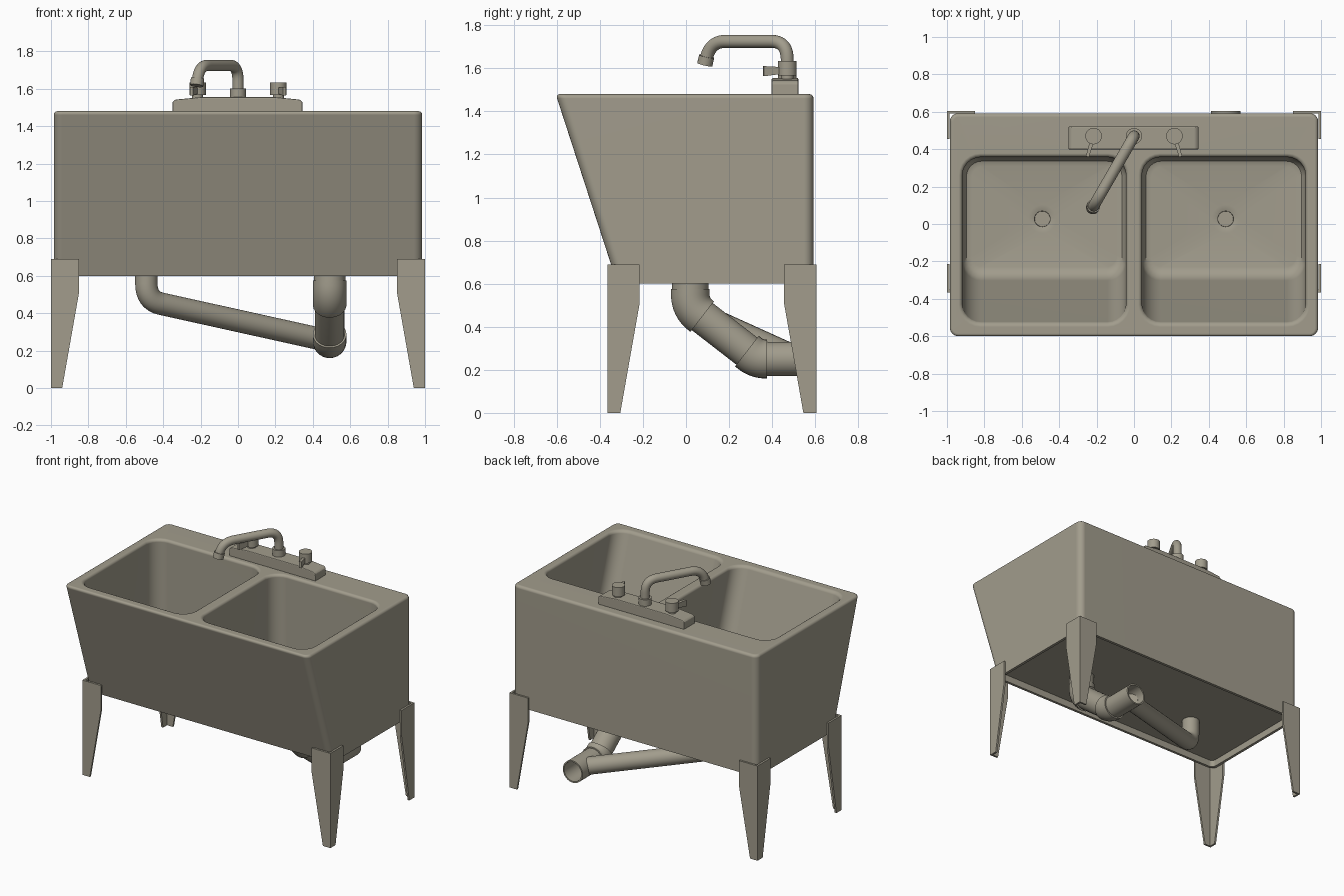
import bpy, bmesh, math
from mathutils import Vector as V

if "Cube" in bpy.data.objects:
    bpy.data.objects.remove(bpy.data.objects["Cube"])

mat = bpy.data.materials.new("warm_grey_enamel")
mat.diffuse_color = (0.36, 0.335, 0.265, 1)
mat.use_nodes = True
mat.node_tree.nodes["Principled BSDF"].inputs["Base Color"].default_value = mat.diffuse_color


def make(name, bm, smooth=35):
    bmesh.ops.recalc_face_normals(bm, faces=bm.faces)
    me = bpy.data.meshes.new(name)
    bm.to_mesh(me)
    bm.free()
    me.materials.append(mat)
    if smooth:
        me.shade_smooth()
        me.set_sharp_from_angle(angle=math.radians(smooth))
    ob = bpy.data.objects.new(name, me)
    bpy.context.collection.objects.link(ob)
    return ob


def loft(name, rings, closed=False, smooth=35):
    """Skin a list of equal-length point rings, capped unless closed."""
    bm = bmesh.new()
    vs = [[bm.verts.new(p) for p in r] for r in rings]
    n = len(vs[0])
    for a, b in zip(vs, vs[1:] + (vs[:1] if closed else [])):
        for i in range(n):
            j = (i + 1) % n
            bm.faces.new((a[i], a[j], b[j], b[i]))
    if not closed:
        bm.faces.new(vs[0][::-1])
        bm.faces.new(vs[-1])
    return make(name, bm, smooth)


def rrect(x0, x1, y0, y1, r, z, n=7):
    pts = []
    for k, (cx, cy) in enumerate([(x1 - r, y1 - r), (x0 + r, y1 - r),
                                  (x0 + r, y0 + r), (x1 - r, y0 + r)]):
        for i in range(n):
            a = math.pi / 2 * (k + i / (n - 1))
            pts.append(V((cx + r * math.cos(a), cy + r * math.sin(a), z)))
    return pts


def fillet(points, t, n=8):
    """Round the inner corners of a path."""
    P = [V(p) for p in points]
    out = [P[0]]
    for a, b, c in zip(P, P[1:], P[2:]):
        s, e = b + (a - b).normalized() * t, b + (c - b).normalized() * t
        out += [s.lerp(b, k / n).lerp(b.lerp(e, k / n), k / n) for k in range(n + 1)]
    return out + [P[-1]]


def rings_along(path, r, n=28):
    """Circular rings along a path with mitred joints."""
    d = (path[1] - path[0]).normalized()
    u = d.orthogonal().normalized()
    w = d.cross(u)
    ring = [path[0] + (u * math.cos(2 * math.pi * i / n) + w * math.sin(2 * math.pi * i / n)) * r
            for i in range(n)]
    rings = [ring]
    for i in range(1, len(path)):
        d = (path[i] - path[i - 1]).normalized()
        nxt = (path[i + 1] - path[i]).normalized() if i + 1 < len(path) else d
        nor = (d + nxt).normalized()
        ring = [p + d * ((path[i] - p).dot(nor) / d.dot(nor)) for p in ring]
        rings.append(ring)
    return rings


def tube(name, path, r, wall=0):
    path = [V(p) for p in path]
    rings = rings_along(path, r)
    if wall:
        return loft(name, rings + rings_along(path, r - wall)[::-1], closed=True)
    return loft(name, rings)


# Tub body: slanted front, rounded rim
TOP, R, SL = 1.48, 0.02, 0.325
arc = [(R * (1 - math.cos(math.radians(a))), TOP - R + R * math.sin(math.radians(a)))
       for a in (0, 22.5, 45, 67.5, 90)]
rings = []
for ins, z in [(0, 0.6)] + arc:
    rings.append(rrect(-0.985 + ins, 0.985 - ins, -0.605 + SL * (TOP - z) + ins,
                       0.592 - ins, 0.045 - ins, z))
tub = loft("tub", rings)

# Cutters: two basins and the recess under the tub
cutters = []
for s in (-1, 1):
    x0, x1 = sorted((s * 0.042, s * 0.918))
    prof = [(0.0, TOP + 0.03)] + arc[::-1]
    rings = []
    for out, z in [(R, TOP + 0.03)] + arc[::-1] + [(0, 0.78), (-0.006, 0.745),
                                                   (-0.022, 0.72), (-0.05, 0.71)]:
        rings.append(rrect(x0 - out, x1 + out, -0.53 + SL * (TOP - z) - out,
                           0.358 + out, 0.1 + out * 0.8, z))
    for r, z in [(0.075, 0.7), (0.042, 0.69), (0.041, 0.672)]:
        rings.append(rrect(s * 0.49 - r, s * 0.49 + r, 0.027 - r, 0.027 + r, r * 0.98, z))
    cutters.append(loft("basin_cutter", rings))
cutters.append(loft("recess_cutter", [rrect(-0.965, 0.965, -0.3, 0.572, 0.03, z)
                                      for z in (0.5, 0.65)]))
for c in cutters:
    c.hide_render = True
    m = tub.modifiers.new("cut", 'BOOLEAN')
    m.operation, m.object, m.solver = 'DIFFERENCE', c, 'EXACT'
bpy.context.view_layer.update()
me = bpy.data.meshes.new_from_object(tub.evaluated_get(bpy.context.evaluated_depsgraph_get()))
tub.modifiers.clear()
tub.data = me
me.shade_smooth()
me.set_sharp_from_angle(angle=math.radians(35))
for c in cutters:
    bpy.data.objects.remove(c)
tub.modifiers.new("normals", 'WEIGHTED_NORMAL').keep_sharp = True

# Legs: tapered angle brackets made of two plates
T = 0.014
PROFILE = [(0, 0), (0.06, 0), (0.15, 0.51), (0.15, 0.69), (0, 0.69)]
for sx, side in ((-1, "left"), (1, "right")):
    for yc, sy, end in ((-0.365, 1, "front"), (0.605, -1, "back")):
        bm = bmesh.new()
        for axis in (0, 1):
            lo, hi = [], []
            for w, z in PROFILE:
                for t, dst in ((0, lo), (T, hi)):
                    a, b = (w, t) if axis == 0 else (t, w)
                    dst.append(bm.verts.new((sx * (1 - a), yc + sy * b, z)))
            bm.faces.new(lo)
            bm.faces.new(hi[::-1])
            for i in range(5):
                j = (i + 1) % 5
                bm.faces.new((lo[j], lo[i], hi[i], hi[j]))
        make(f"{end}_{side}_leg", bm, 0)

# Faucet base with a gently raised centre
outline = [(-0.35, 1.475), (0.345, 1.475), (0.345, 1.53), (0.33, 1.542),
           (0.2, 1.555), (-0.2, 1.555), (-0.335, 1.542), (-0.35, 1.53)]
base = loft("faucet_base", [[V((x, y, z)) for x, z in outline] for y in (0.398, 0.522)], smooth=0)
bv = base.modifiers.new("soft", 'BEVEL')
bv.width, bv.segments = 0.006, 2

# Tap handles with levers
for s, side in ((-1, "left"), (1, "right")):
    x, y = s * 0.216, 0.47
    tube(side + "_tap_stem", [(x, y, 1.54), (x, y, 1.575)], 0.03)
    tube(side + "_tap_knob", [(x, y, 1.567), (x, y, 1.63), (x, y, 1.634)], 0.044)
    d = V((s * 0.29, -0.957, 0))
    n = V((0.957, s * 0.29, 0))
    lever = []
    for l, w, z0, z1 in ((0.02, 0.012, 1.575, 1.605), (0.115, 0.008, 1.563, 1.61)):
        c = V((x, y, 0)) + d * l
        lever.append([c + n * a * w + V((0, 0, z))
                      for a, z in ((-1, z0), (1, z0), (1, z1), (-1, z1))])
    loft(side + "_tap_lever", lever, smooth=0)

# Swivelled spout with collar and nozzle
def sp(s, z):
    return V((-0.5 * s, 0.47 - 0.866 * s, z))

tube("spout_collar", [sp(0, 1.545), sp(0, 1.602)], 0.043)
tube("spout", fillet([sp(0, 1.58), sp(0, 1.725), sp(0.415, 1.725), sp(0.438, 1.63)], 0.085, 10), 0.03)
tube("spout_nozzle", [sp(0.432, 1.655), sp(0.442, 1.617)], 0.036)

# Main drain pipe, hollow and open at the back
X = 0.49
A, B = V((X, 0.02, 0.49)), V((X, 0.33, 0.25))
start, end = V((X, 0.02, 0.655)), V((X, 0.605, 0.25))
d = (B - A).normalized()
tube("drain_pipe", fillet([start, A, B, end], 0.06), 0.08, 0.01)
tube("drain_collar", [start, (X, 0.02, 0.572)], 0.085, 0.012)
tube("upper_elbow", fillet([A + V((0, 0, 0.085)), A, A + d * 0.07], 0.06), 0.09, 0.014)
tube("lower_elbow", fillet([B - d * 0.06, B, B + V((0, 0.045, 0))], 0.04), 0.09, 0.014)

# Branch pipe from the left basin into the main drain
tube("branch_pipe", fillet([(-X, 0.03, 0.655), (-X, 0.03, 0.468), (0.45, 0.49, 0.26)], 0.09), 0.06)
